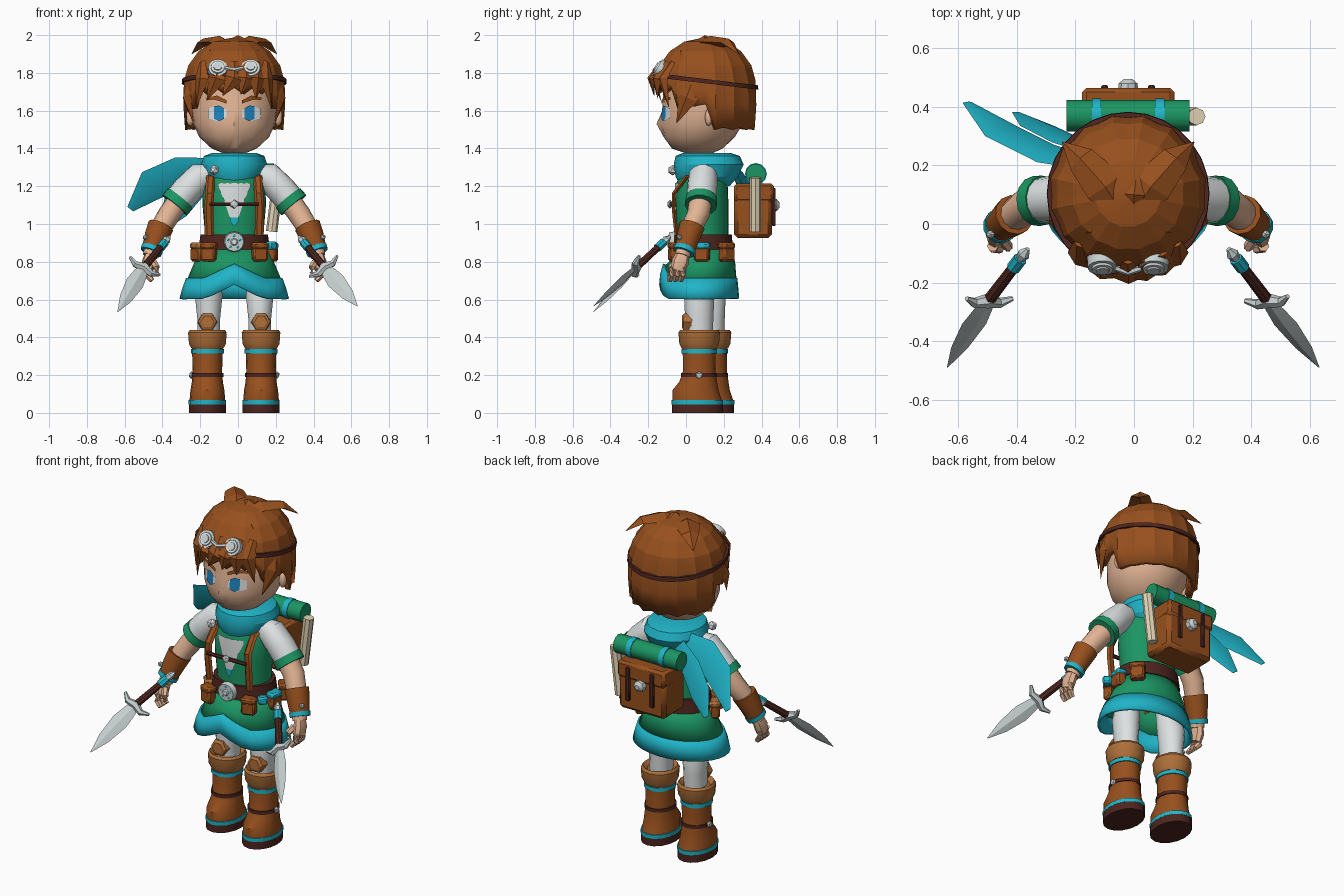
import bpy, bmesh, math
from mathutils import Vector, Matrix

cube = bpy.data.objects.get("Cube")
if cube:
    bpy.data.objects.remove(cube, do_unlink=True)

SHIFT = Vector((-0.02, 0, 0))
MATS = {}
for name, code in dict(leather="965123", dark_brown="4f2a24", skin="e2b393", teal="25b4c8", green="219463",
                       white="dce0e0", tan="ad6f3c", eye_blue="2383bd", metal="c6cfcf", cream="e2d3b4").items():
    rgb = [(int(code[i:i + 2], 16) / 255) ** 2.2 for i in (0, 2, 4)]
    m = bpy.data.materials.new(name)
    m.use_nodes = True
    m.diffuse_color = (*rgb, 1)
    shader = next(n for n in m.node_tree.nodes if n.type == 'BSDF_PRINCIPLED')
    shader.inputs["Base Color"].default_value = (*rgb, 1)
    shader.inputs["Roughness"].default_value = 0.8
    MATS[name] = m


def finish(name, bm, mat, angle=35, recalc=True, solid=0, bevel=0):
    if recalc:
        bmesh.ops.recalc_face_normals(bm, faces=bm.faces)
    bmesh.ops.translate(bm, vec=SHIFT, verts=bm.verts)
    me = bpy.data.meshes.new(name)
    bm.to_mesh(me)
    bm.free()
    me.materials.append(MATS[mat])
    ob = bpy.data.objects.new(name, me)
    bpy.context.collection.objects.link(ob)
    if solid:
        mod = ob.modifiers.new("Thickness", 'SOLIDIFY')
        mod.thickness = solid
    if bevel:
        mod = ob.modifiers.new("Bevel", 'BEVEL')
        mod.width = bevel
    bpy.ops.object.select_all(action='DESELECT')
    ob.select_set(True)
    bpy.context.view_layer.objects.active = ob
    bpy.ops.object.shade_smooth_by_angle(angle=math.radians(angle))


def skin_rings(bm, rings, cap=True):
    vs = [[bm.verts.new(p) for p in ring] for ring in rings]
    n = len(vs[0])
    for a, b in zip(vs, vs[1:]):
        for i in range(n):
            bm.faces.new((a[i], a[(i + 1) % n], b[(i + 1) % n], b[i]))
    if cap:
        bm.faces.new(vs[0][::-1])
        bm.faces.new(vs[-1])


def loft(name, x, rings, mat, n=20, cap=True, warp=None, **kw):
    """Stack of horizontal ellipses given as (y, z, half width, half depth)."""
    bm = bmesh.new()
    turn = [2 * math.pi * i / n - math.pi / 2 for i in range(n)]
    skin_rings(bm, [[(x + rx * math.cos(a), y + ry * math.sin(a), z) for a in turn]
                    for y, z, rx, ry in rings], cap)
    for v in bm.verts:
        if warp:
            v.co = warp(v.co)
    finish(name, bm, mat, **kw)


def tube(name, pts, radii, mat, n=10, flat=1.0, ref=(0, 0, 1), **kw):
    """Elliptic sweep along a path; ref is the thin direction."""
    pts, rings = [Vector(p) for p in pts], []
    for i, p in enumerate(pts):
        t = (pts[min(i + 1, len(pts) - 1)] - pts[max(i - 1, 0)]).normalized()
        up = Vector(ref).normalized()
        if abs(t.dot(up)) > 0.95:
            up = Vector((0, 1, 0))
        side = t.cross(up).normalized()
        nor = side.cross(t)
        r = max(radii[i], 0.002)
        rings.append([p + side * r * math.cos(a) + nor * r * flat * math.sin(a)
                      for a in (2 * math.pi * k / n for k in range(n))])
    bm = bmesh.new()
    skin_rings(bm, rings)
    finish(name, bm, mat, **kw)


def box(name, c, size, mat, bevel=0.01, turn=0):
    bm = bmesh.new()
    bmesh.ops.create_cube(bm, size=1, matrix=Matrix.Translation(c) @ Matrix.Rotation(turn, 4, 'Z')
                          @ Matrix.Diagonal((*size, 1)))
    finish(name, bm, mat, bevel=bevel)


def ball(name, c, size, mat, sub=2):
    bm = bmesh.new()
    bmesh.ops.create_icosphere(bm, subdivisions=sub, radius=1,
                               matrix=Matrix.Translation(c) @ Matrix.Diagonal((*size, 1)))
    finish(name, bm, mat)


def patch(name, rings, cols, mat, off=0.005):
    """Thin plate on the front of a loft; columns are (x, low z, high z)."""
    def front(x, z):
        for a, b in zip(rings, rings[1:]):
            if a[1] <= z <= b[1]:
                f = (z - a[1]) / (b[1] - a[1])
                y, _, rx, ry = [p + (q - p) * f for p, q in zip(a, b)]
                return y - ry * math.sqrt(max(0, 1 - (x / rx) ** 2)) - off
    bm = bmesh.new()
    grid = [[bm.verts.new((x, front(x, z), z)) for z in (lo, (lo + hi) / 2, hi)] for x, lo, hi in sorted(cols)]
    for a, b in zip(grid, grid[1:]):
        for j in (0, 1):
            bm.faces.new((a[j], b[j], b[j + 1], a[j + 1]))
    finish(name, bm, mat, recalc=False)


def mirror(pts, s):
    return [(x * s, y, z) for x, y, z in pts]


SIDES = ((1, "left"), (-1, "right"))

# Head with a pointed nose
HEAD = [(.07, 1.375, .06, .07), (.06, 1.40, .12, .135), (.07, 1.46, .185, .188), (.085, 1.53, .217, .216),
        (.09, 1.60, .227, .215), (.1, 1.70, .228, .222), (.1, 1.82, .2, .2)]
loft("head", 0, HEAD, "skin", n=24,
     warp=lambda v: v + Vector((0, -.025, 0)) if abs(v.x) < .01 and v.y < 0 and abs(v.z - 1.53) < .01 else v)

# Eyes, brows and ears
for s, side in SIDES:
    patch(side + "_eye_white", HEAD, [(s * .042, 1.565, 1.605), (s * .09, 1.545, 1.625), (s * .14, 1.56, 1.612)],
          "white", .006)
    patch(side + "_iris", HEAD, [(s * .055, 1.557, 1.612), (s * .08, 1.545, 1.628), (s * .108, 1.557, 1.622)],
          "eye_blue", .009)
    patch(side + "_brow", HEAD, [(s * .04, 1.637, 1.655), (s * .09, 1.655, 1.68), (s * .145, 1.658, 1.67)],
          "leather", .009)
    ball(side + "_ear", (s * .233, .12, 1.565), (.022, .02, .047), "skin")

# Hair cap with a jagged lower edge and combed grooves
N = 32
rows = [[] for _ in range(7)]
for i in range(N):
    d = abs((i * 360 / N + 180) % 360 - 180)
    a = math.radians(i * 360 / N - 90)
    low = 1.72 if d < 50 else 1.62 if d < 75 else 1.635 if d < 95 else 1.51
    bulge = 1.0 if d > 95 else 1.01
    if i % 2:
        low -= .035 if d < 50 else .012
        bulge = 1.04
    steps = [(.02, 1.985), (.11, 1.965), (.185, 1.915), (.238, 1.84), (.26, 1.76), (.264, (1.76 + low) / 2), (.255, low)]
    for row, (r, z) in zip(rows, steps):
        row.append((r * bulge * math.cos(a), .103 + r * bulge * math.sin(a), z))
bm = bmesh.new()
skin_rings(bm, rows, cap=False)
bm.verts.ensure_lookup_table()
bm.faces.new(bm.verts[:N])
finish("hair_cap", bm, "leather", angle=15, solid=.03)

# Hair locks: fringe, temples and swept crown tufts
for i, (x0, x1, z1, w) in enumerate([(-.17, -.20, 1.62, .045), (-.09, -.145, 1.655, .05), (0, -.06, 1.68, .05),
                                     (.06, .035, 1.685, .045), (.12, .115, 1.665, .05), (.17, .195, 1.62, .045)]):
    y0, y1 = (.08 - math.sqrt(.27 ** 2 - x * x) for x in (x0, x1))
    tube("fringe_lock_%d" % i, [(x0, y0 + .06, 1.86), (x0, y0 + .005, 1.77), (x1, y1 + .015, z1)], [.02, w, 0],
         "leather", n=4, flat=.4, ref=(x0, y0 - .1, 0), angle=15)
for s, side in SIDES:
    tube(side + "_temple_lock", mirror([(.24, .04, 1.76), (.25, .01, 1.67), (.215, -.05, 1.535)], s), [.03, .055, 0],
         "leather", n=4, flat=.4, ref=(s, -.4, 0), angle=15)
    tube(side + "_crown_tuft", mirror([(-.02, -.03, 1.92), (.08, .13, 1.965), (.16, .22, 1.96), (.225, .28, 1.90)], s),
         [.02, .07, .05, 0], "leather", n=4, flat=.45, angle=15)
    tube(side + "_front_tuft", mirror([(.03, .08, 1.955), (.12, -.02, 1.90), (.2, -.04, 1.83)], s), [.02, .05, 0],
         "leather", n=4, flat=.5, angle=15)
tube("top_tuft", [(.02, .0, 1.93), (.02, .1, 1.975), (.04, .26, 1.93)], [.02, .055, 0], "leather", n=4, flat=.45, angle=15)

# Goggles tilted upward on their band
loft("goggle_band", 0, [(.103, 1.745, .278, .28), (.103, 1.768, .276, .278)], "dark_brown", n=28,
     warp=lambda v: v - Vector((0, 0, (v.y - .1) * .12)))
AXIS = Vector((0, -.87, .5))
for s, side in SIDES:
    base = Vector((s * .087, -.128, 1.816))
    for part, d0, d1, r, mat in (("rim", -.03, .026, .054, "metal"), ("ring", .02, .034, .038, "white"),
                                 ("lens", .03, .04, .024, "metal")):
        tube(side + "_goggle_" + part, [base + AXIS * d0, base + AXIS * d1], [r, r * .94], mat, n=14)
tube("goggle_bridge", [(-.045, -.15, 1.825), (0, -.165, 1.815), (.045, -.15, 1.825)], [.012] * 3, "metal", n=6)

# Torso, shirt opening, belt
TORSO = [(.09, .86, .165, .14), (.09, .95, .155, .135), (.085, 1.1, .168, .14), (.085, 1.22, .165, .135),
         (.09, 1.31, .12, .1)]
loft("tunic", 0, TORSO, "green", n=32)
patch("shirt_opening", TORSO, [(-.085, 1.195, 1.218), (-.055, 1.13, 1.218), (-.022, 1.03, 1.218), (.022, 1.03, 1.218),
                               (.055, 1.13, 1.218), (.085, 1.195, 1.218)], "white", .008)
patch("shirt_lacing", TORSO, [(-.022, 1.015, 1.035), (0, .985, 1.035), (.022, 1.015, 1.035)], "teal", .01)
loft("belt", 0, [(.09, .865, .19, .16), (.09, .945, .178, .152)], "dark_brown")
tube("belt_buckle", [(0, -.06, .905), (0, -.09, .905)], [.056, .05], "metal", n=12)
tube("buckle_boss", [(0, -.09, .905), (0, -.098, .905)], [.02, .014], "white", n=8)
for k in range(5):
    a = math.radians(72 * k + 90)
    ball("buckle_gem", (.033 * math.cos(a), -.089, .905 + .033 * math.sin(a)), (.008, .005, .008), "teal", 1)

# Skirt and trim, notched at the front
notch = lambda v: v + Vector((0, 0, .075 * max(0, 1 - abs(v.x) / .16))) if v.y < .05 and v.z < .75 else v
loft("skirt", 0, [(.09, .88, .176, .148), (.085, .80, .21, .175), (.075, .70, .252, .193)], "green", n=28, cap=False,
     solid=.012, warp=notch)
loft("skirt_trim", 0, [(.075, .715, .255, .197), (.07, .66, .275, .207), (.07, .605, .29, .212)], "teal", n=28,
     cap=False, solid=.015, warp=notch)

# Scarf, brooch and tails
loft("scarf", 0, [(.1, 1.20, .10, .13), (.11, 1.25, .155, .165), (.12, 1.315, .175, .185), (.115, 1.36, .16, .17),
                  (.11, 1.375, .12, .13)], "teal", n=16, angle=25)
ball("brooch", (-.105, -.07, 1.285), (.028, .028, .028), "white", 1)
tube("long_scarf_tail", [(-.1, .20, 1.31), (-.28, .24, 1.285), (-.43, .315, 1.21), (-.55, .415, 1.08)],
     [.045, .08, .088, .02], "teal", n=6, flat=.14, ref=(.35, .8, .5), angle=15)
tube("short_scarf_tail", [(-.09, .24, 1.30), (-.21, .285, 1.2), (-.31, .335, 1.09), (-.38, .38, .98)],
     [.04, .07, .075, .02], "teal", n=6, flat=.14, ref=(.4, .75, .5), angle=15)

# Chest harness
for s, side in SIDES:
    tube(side + "_harness", mirror([(.12, .08, 1.265), (.125, .0, 1.245), (.13, -.065, 1.16), (.135, -.065, 1.08),
                                    (.132, -.05, .94)], s), [.024] * 5, "leather", n=6, flat=.5, ref=(0, 1, 0))
tube("chest_strap", [(-.13, -.078, 1.105), (.13, -.078, 1.105)], [.011, .011], "dark_brown", n=6)
ball("chest_clasp", (0, -.085, 1.105), (.024, .015, .024), "metal", 1)

# Belt pouches: (x, y, body colour, flap colour, turn)
for x, y, mat, top, turn in ((.135, -.06, "leather", "leather", .25), (.2, .085, "leather", "teal", 1.4),
                             (.175, .215, "leather", "leather", 2.3), (-.135, -.06, "leather", "leather", -.25),
                             (-.19, .03, "leather", "tan", -.9)):
    box("pouch", (x, y, .84), (.08, .055, .075), mat, turn=turn)
    box("pouch_flap", (x, y, .885), (.085, .06, .035), top, turn=turn)
box("vial", (.195, -.015, .885), (.055, .05, .045), "teal", turn=.7)

# Legs and boots
for s, side in SIDES:
    y, x = (.07 if s > 0 else .13), s * .142
    loft(side + "_leg", s * .135, [(y, .38, .062, .07), (y, .5, .062, .075), (y, .62, .075, .08), (.09, .76, .06, .06)],
         "white", n=14)
    tube(side + "_knee_pad", [(x, y - .04, .48), (x, y - .083, .483), (x, y - .092, .483)], [.054, .05, .034],
         "tan", n=6, angle=20)
    loft(side + "_boot", x, [(y - .01, .06, .095, .132), (y - .02, .12, .09, .122), (y - .005, .165, .082, .1),
                             (y, .22, .078, .086), (y, .36, .082, .088)], "leather", n=16)
    loft(side + "_boot_cuff", x, [(y, .34, .086, .092), (y, .365, .1, .105), (y, .425, .105, .11), (y, .44, .095, .1),
                                  (y, .42, .07, .075)], "tan", n=14)
    for part, z, h, r, ry, dy, mat in (("cuff_ring", .315, .022, .087, .093, 0, "teal"),
                                       ("strap", .19, .02, .085, .095, -.002, "dark_brown"),
                                       ("welt", .045, .022, .099, .137, -.01, "teal"),
                                       ("sole", .0, .047, .098, .135, -.01, "dark_brown")):
        loft(side + "_boot_" + part, x, [(y + dy, z, r, ry), (y + dy, z + h, r, ry)], mat, n=16)
    ball(side + "_boot_stud", (x + s * .085, y, .2), (.014, .02, .02), "metal", 1)

# Arms, bracers and hands
for s, side in SIDES:
    tube(side + "_sleeve", mirror([(.11, .09, 1.27), (.18, .09, 1.25), (.25, .085, 1.18), (.305, .08, 1.115)], s),
         [.05, .078, .08, .078], "white", n=14)
    tube(side + "_sleeve_cuff", mirror([(.285, .082, 1.137), (.315, .078, 1.1)], s), [.084, .086], "green", n=14)
    tube(side + "_arm", mirror([(.28, .08, 1.14), (.345, .065, 1.05), (.40, .02, .96), (.445, -.02, .83)], s),
         [.062, .06, .055, .04], "skin", n=12)
    tube(side + "_bracer", mirror([(.388, .032, .99), (.413, .012, .93), (.437, -.008, .86)], s),
         [.07, .064, .054], "leather", n=12)
    tube(side + "_bracer_ring", mirror([(.433, -.004, .872), (.442, -.012, .85)], s), [.06, .058], "teal", n=12)
    ball(side + "_bracer_stud", (s * .47, -.035, .93), (.016, .016, .016), "metal", 1)
    tube(side + "_palm", mirror([(.444, -.015, .845), (.455, -.03, .80), (.455, -.045, .755)], s), [.036, .045, .038],
         "skin", n=8, flat=.75, ref=(1, 0, 0))
    for k in range(3):
        fy = -.015 - k * .03
        tube(side + "_finger", mirror([(.462, fy, .77), (.46, fy - .005, .73), (.435, fy - .012, .70)], s),
             [.02, .019, .014], "skin", n=6)
    tube(side + "_thumb", mirror([(.43, -.05, .80), (.41, -.078, .77), (.41, -.083, .74)], s), [.02, .018, .012], "skin", n=6)

# Daggers
for s, side in SIDES:
    pommel, guard = Vector((s * .35, -.095, .925)), Vector((s * .477, -.262, .77))
    tip = Vector((.652, -.49, .565) if s > 0 else (-.617, -.49, .535))
    t = (tip - guard).normalized()
    w = Vector((-s * .17, .02, -.075))
    w = (w - t * w.dot(t)).normalized()
    thin = w.cross(t)
    hilt = lambda f: pommel.lerp(guard, f)
    tube(side + "_dagger_pommel", [hilt(-.06), hilt(.05), hilt(.16)], [.008, .022, .014], "metal", n=6)
    tube(side + "_dagger_collar", [hilt(.14), hilt(.34)], [.024, .024], "teal", n=8)
    tube(side + "_dagger_grip", [hilt(.3), hilt(1)], [.019, .021], "dark_brown", n=8)
    tube(side + "_dagger_guard", [guard - w * .092 - t * .012, guard - w * .05 + t * .012, guard,
                                  guard + w * .05 + t * .012, guard + w * .092 - t * .012],
         [.008, .018, .026, .018, .008], "metal", n=6, ref=thin)
    blade = lambda f: guard.lerp(tip, f)
    tube(side + "_dagger_blade", [blade(0), blade(.15), blade(.35), blade(.7), blade(1)], [.026, .038, .048, .034, 0],
         "metal", n=4, flat=.25, ref=thin, angle=10)

# Backpack, bedroll and scroll
box("backpack", (0, .355, 1.07), (.31, .2, .29), "leather", .02)
box("backpack_flap", (0, .36, 1.165), (.315, .21, .1), "leather", .015)
for x in (-.08, .08):
    box("backpack_strap", (x, .465, 1.09), (.024, .018, .2), "dark_brown", .004)
tube("backpack_clasp", [(0, .455, 1.1), (0, .48, 1.1), (0, .495, 1.1)], [.035, .032, .014], "metal", n=8)
tube("bedroll", [(-.21, .37, 1.265), (.21, .37, 1.265)], [.054, .054], "green", n=12)
for x in (-.108, .108):
    tube("bedroll_strap", [(x - .016, .37, 1.265), (x + .016, .37, 1.265)], [.058, .058], "teal", n=12)
tube("scroll", [(.198, .367, .96), (.234, .367, 1.245)], [.03, .03], "cream", n=8)
